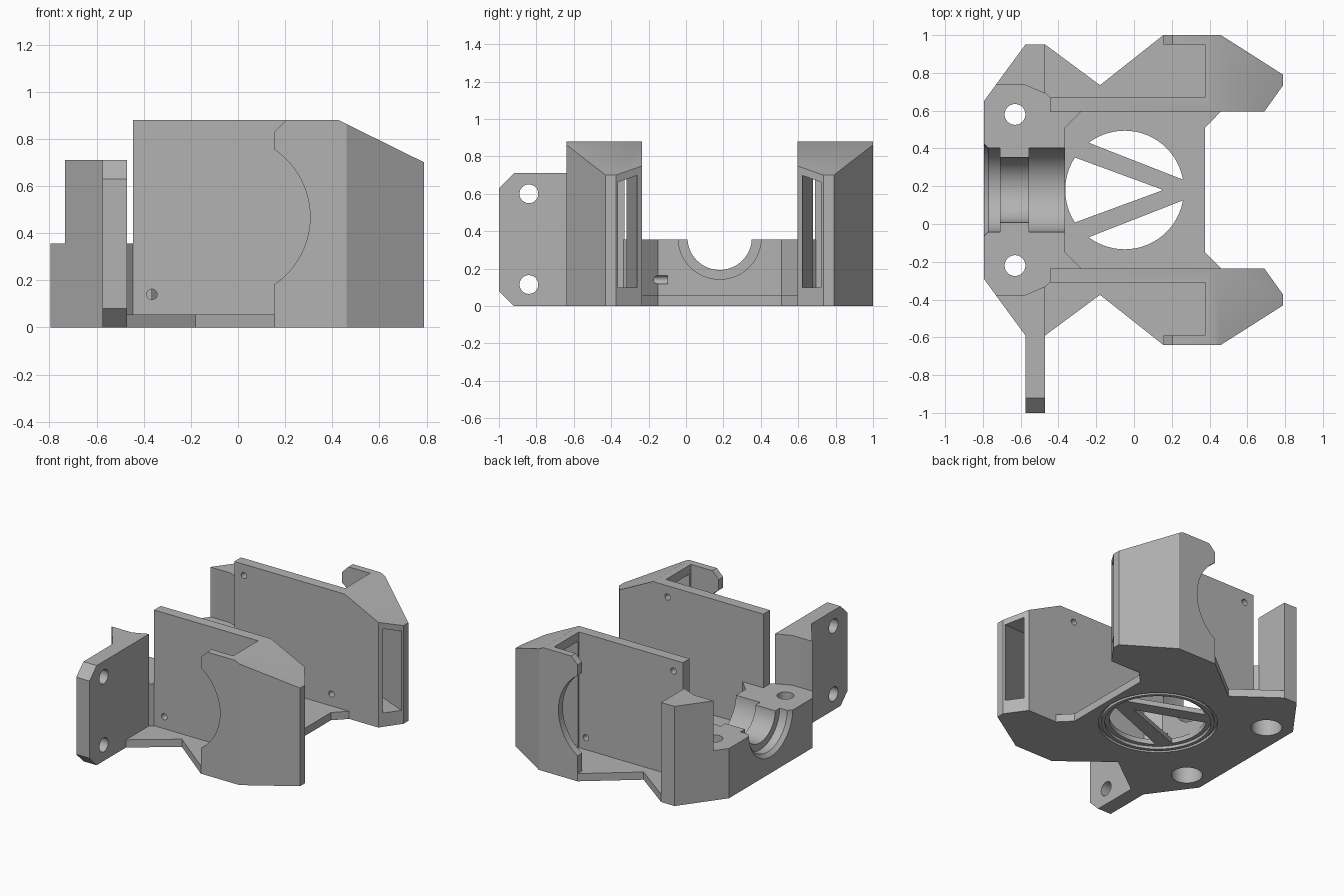
import bpy, bmesh
from mathutils import Matrix, Vector

cube = bpy.data.objects.get("Cube")
if cube:
    bpy.data.objects.remove(cube)

MID = 0.18  # y of the mirror plane; v below is the distance from it
grey = bpy.data.materials.new("plain grey plastic")
grey.use_nodes = True
grey.diffuse_color = (0.45, 0.45, 0.45, 1)
grey.node_tree.nodes["Principled BSDF"].inputs["Base Color"].default_value = (0.45, 0.45, 0.45, 1)


def make(name, bm):
    bmesh.ops.recalc_face_normals(bm, faces=bm.faces)
    mesh = bpy.data.meshes.new(name)
    bm.to_mesh(mesh)
    bm.free()
    mesh.materials.append(grey)
    obj = bpy.data.objects.new(name, mesh)
    bpy.context.collection.objects.link(obj)
    return obj


def prism(name, points, lo, hi, axis="z", side=1):
    """Extrude a profile: (x, v) along z, (x, z) along v, or (v, z) along x."""
    place = {"z": lambda a, b, c: (a, MID + side * b, c),
             "y": lambda a, b, c: (a, MID + side * c, b),
             "x": lambda a, b, c: (c, MID + side * a, b)}[axis]
    bm = bmesh.new()
    face = bm.faces.new([bm.verts.new(place(a, b, lo)) for a, b in points])
    top = bmesh.ops.extrude_face_region(bm, geom=[face])["geom"]
    step = Vector(place(0, 0, hi)) - Vector(place(0, 0, lo))
    bmesh.ops.translate(bm, vec=step, verts=[g for g in top if isinstance(g, bmesh.types.BMVert)])
    return make(name, bm)


def rod(name, a, b, r1, r2=None):
    """Cylinder or cone between two (x, v, z) points."""
    a, b = (Vector((p[0], MID + p[1], p[2])) for p in (a, b))
    turn = (b - a).to_track_quat("Z", "Y").to_matrix().to_4x4()
    bm = bmesh.new()
    bmesh.ops.create_cone(bm, cap_ends=True, segments=64, radius1=r1, radius2=r2 or r1,
                          depth=(b - a).length, matrix=Matrix.Translation((a + b) / 2) @ turn)
    return make(name, bm)


def hull(name, points):
    bm = bmesh.new()
    for p in points:
        bm.verts.new(p)
    bmesh.ops.convex_hull(bm, input=bm.verts)
    return make(name, bm)


def combine(tool, operation):
    mod = body.modifiers.new("join", "BOOLEAN")
    mod.operation, mod.solver, mod.object = operation, "EXACT", tool
    graph = bpy.context.evaluated_depsgraph_get()
    mesh = bpy.data.meshes.new_from_object(body.evaluated_get(graph))
    body.modifiers.clear()
    body.data = mesh
    bpy.data.objects.remove(tool)


def add(tool):
    combine(tool, "UNION")


def cut(tool):
    combine(tool, "DIFFERENCE")


def mirrored(half):
    return half + [(x, -v) for x, v in reversed(half)]


# Base plate
body = prism("fan_duct_bracket", mirrored([
    (-0.795, 0.47), (-0.575, 0.77), (-0.47, 0.77), (-0.18, 0.555), (0.155, 0.82), (0.46, 0.82),
    (0.79, 0.61), (0.79, 0.555), (0.69, 0.415), (0.46, 0.415), (0.375, 0.33)]), 0, 0.055)

# Rear clamp block
add(prism("rear_block", mirrored([
    (-0.795, 0.47), (-0.575, 0.77), (-0.47, 0.77), (-0.47, 0.515), (-0.445, 0.49),
    (-0.445, 0.415), (-0.28, 0.415), (-0.365, 0.33)]), 0, 0.355))

for s in (1, -1):
    # Corner post on the block
    add(prism("post", [(-0.733, 0.555), (-0.575, 0.77), (-0.47, 0.77), (-0.47, 0.51),
                       (-0.575, 0.555)], 0.3, 0.71, side=s))
    # Side wall with duct housing and open pocket
    add(prism("duct", [
        (-0.445, 0.415), (0.69, 0.415), (0.79, 0.555), (0.79, 0.61), (0.46, 0.82), (0.155, 0.82),
        (0.155, 0.77), (0.375, 0.77), (0.375, 0.49), (-0.445, 0.49)], 0, 0.88, side=s))
    # Sloped roof, round fan notch and clipped corner of the outer skin
    cut(prism("slope", [(0.425, 0.88), (0.83, 0.68), (0.9, 1), (0.425, 1)], 0.3, 0.9, "y", s))
    cut(rod("notch", (-0.04, s * 0.74, 0.468), (-0.04, s * 0.9, 0.468), 0.346))
    cut(prism("clip", [(0.1, 0.775), (0.26, 0.935), (0.1, 0.935)], 0.74, 0.9, "y", s))
    # Air passage narrowing to the end slot
    inlet = [(0.365, v, z) for v in (0.5, 0.76) for z in (0.07, 0.82)]
    slot = [(0.73, 0.438, 0.1), (0.73, 0.438, 0.69), (0.80, 0.533, 0.1), (0.80, 0.533, 0.655)]
    cut(hull("passage", [(x, MID + s * v, z) for x, v, z in inlet + slot]))

# Mounting tab with two bolt holes
add(prism("tab", [(0.6, 0), (1.10, 0), (1.18, 0.08), (1.18, 0.63), (1.10, 0.71), (0.6, 0.71)],
          -0.575, -0.47, "x", -1))
for z in (0.115, 0.6):
    cut(rod("tab_hole", (-0.7, -1.02, z), (-0.4, -1.02, z), 0.05))

# Screw holes through the side walls
for s, x, z in ((1, -0.37, 0.8), (1, 0.32, 0.14), (-1, -0.365, 0.14), (-1, 0.31, 0.8)):
    cut(rod("wall_hole", (x, s * 0.28, z), (x, s * 0.6, z), 0.022))

# Stepped half-round cradle in the block
for lo, hi, r1, r2 in ((-0.9, -0.3, 0.172, 0.172), (-0.555, -0.3, 0.222, 0.222),
                       (-0.9, -0.71, 0.222, 0.222), (-0.82, -0.77, 0.272, 0.222)):
    cut(rod("cradle", (lo, 0, 0.365), (hi, 0, 0.365), r1, r2))

# Clamp bolt holes, widened from below
for v in (-0.4, 0.4):
    cut(rod("bolt", (-0.63, v, -0.1), (-0.63, v, 0.5), 0.055))
    cut(rod("bolt_head", (-0.63, v, -0.1), (-0.63, v, 0.2), 0.1))

# Round floor opening with a ringed underside
C = -0.05
cut(rod("groove", (C, 0, -0.1), (C, 0, 0.02), 0.385))
add(rod("ring", (C, 0, 0), (C, 0, 0.03), 0.365))
cut(rod("recess", (C, 0, -0.1), (C, 0, 0.02), 0.342))
cut(rod("opening", (C, 0, -0.1), (C, 0, 0.06), 0.314))

# V-shaped strut across the opening
add(prism("strut", [(0.29, 0.043), (-0.27, 0.262), (-0.34, 0.182), (0.155, 0),
                    (-0.34, -0.182), (-0.27, -0.262), (0.29, -0.043)], 0.02, 0.055))

# Tidy coplanar seams and shade
bm = bmesh.new()
bm.from_mesh(body.data)
bmesh.ops.remove_doubles(bm, verts=bm.verts, dist=0.0002)
bmesh.ops.dissolve_limit(bm, angle_limit=0.01, verts=bm.verts, edges=bm.edges)
bm.to_mesh(body.data)
bm.free()
body.data.materials.clear()
body.data.materials.append(grey)
for poly in body.data.polygons:
    poly.material_index = 0
bpy.ops.object.select_all(action="DESELECT")
body.select_set(True)
bpy.context.view_layer.objects.active = body
bpy.ops.object.shade_smooth_by_angle(angle=0.5)
